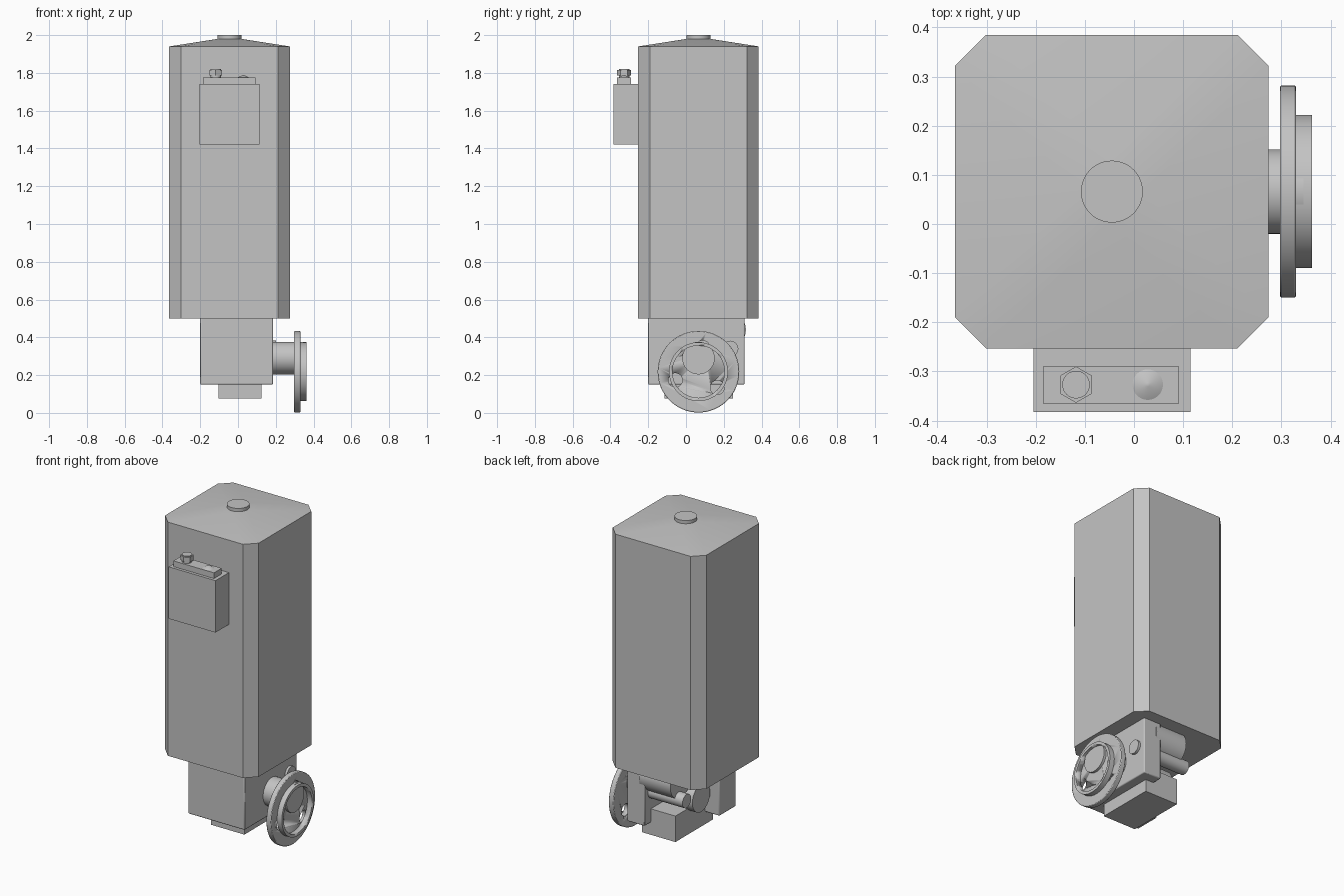
import bpy, bmesh, math
from mathutils import Matrix, Vector

cube = bpy.data.objects.get("Cube")
if cube:
    bpy.data.objects.remove(cube, do_unlink=True)

grey = bpy.data.materials.new("plain_grey")
grey.use_nodes = True
tone = (0.55, 0.55, 0.55, 1)
grey.diffuse_color = tone
grey.node_tree.nodes["Principled BSDF"].inputs["Base Color"].default_value = tone

AXIS_ROT = {"z": Matrix.Identity(4), "x": Matrix.Rotation(math.pi / 2, 4, "Y")}


def finish(name, bm, bevel=0):
    """Turn a bmesh into a shaded object with the shared material."""
    bmesh.ops.recalc_face_normals(bm, faces=bm.faces)
    mesh = bpy.data.meshes.new(name)
    bm.to_mesh(mesh)
    bm.free()
    mesh.materials.append(grey)
    obj = bpy.data.objects.new(name, mesh)
    bpy.context.collection.objects.link(obj)
    bpy.ops.object.select_all(action="DESELECT")
    obj.select_set(True)
    bpy.context.view_layer.objects.active = obj
    bpy.ops.object.shade_smooth_by_angle(angle=math.radians(30))
    if bevel:
        mod = obj.modifiers.new("edge_bevel", "BEVEL")
        mod.width = bevel
        mod.segments = 2
    return obj


def box(name, x, y, z, bevel=0):
    bm = bmesh.new()
    bmesh.ops.create_cube(bm, size=1)
    for v in bm.verts:
        v.co = [lo + (c + 0.5) * (hi - lo) for c, (lo, hi) in zip(v.co, (x, y, z))]
    return finish(name, bm, bevel)


def cylinder(name, radius, start, end, centre, axis="z", sides=48, top=None, bevel=0):
    """Cylinder from start to end along axis; centre gives the other two coordinates."""
    bm = bmesh.new()
    bmesh.ops.create_cone(bm, cap_ends=True, segments=sides, radius1=radius,
                          radius2=radius if top is None else top, depth=end - start)
    mid = (start + end) / 2
    place = (mid, *centre) if axis == "x" else (*centre, mid)
    bmesh.ops.transform(bm, matrix=Matrix.Translation(place) @ AXIS_ROT[axis], verts=bm.verts)
    return finish(name, bm, bevel)


def cut(target, cutter):
    cutter.hide_render = True
    cutter.hide_set(True)
    mod = target.modifiers.new("cut", "BOOLEAN")
    mod.object = cutter
    mod.solver = "EXACT"


# Tall cabinet with chamfered corners and a shallow roof
CX, CY, HALF, CHAMFER, KNOB_R = -0.045, 0.066, 0.319, 0.063, 0.063
inner = HALF - CHAMFER
outline = [(sx * a, sy * b) for sx in (-1, 1) for sy in (-1, 1)
           for a, b in ((HALF, inner), (inner, HALF))]
bm = bmesh.new()
for px, py in outline:
    for z in (0.5, 1.94):
        bm.verts.new((CX + px, CY + py, z))
for i in range(48):
    a = math.tau * i / 48
    bm.verts.new((CX + KNOB_R * math.cos(a), CY + KNOB_R * math.sin(a), 1.98))
bmesh.ops.convex_hull(bm, input=bm.verts)
bmesh.ops.dissolve_limit(bm, angle_limit=0.002, verts=bm.verts, edges=bm.edges)
finish("cabinet", bm)
cylinder("roof_cap", KNOB_R, 1.97, 2.0, (CX, CY))

# Control box on the front with bolt and lamp
box("control_box", (-0.205, 0.115), (-0.383, -0.25), (1.42, 1.74))
box("control_box_lid", (-0.185, 0.092), (-0.365, -0.29), (1.74, 1.775))
cylinder("gland_stem", 0.028, 1.77, 1.82, (-0.118, -0.327))
cylinder("gland_nut", 0.037, 1.785, 1.815, (-0.118, -0.327), sides=6)
cylinder("lamp_dome", 0.031, 1.775, 1.788, (0.028, -0.327), top=0.004)

# Housing plates below the cabinet, open towards the back
box("housing_front_plate", (-0.2, 0.185), (-0.2, -0.04), (0.15, 0.505), 0.006)
box("housing_side_plate", (0.065, 0.185), (-0.195, 0.31), (0.15, 0.505), 0.006)
box("base_block", (-0.103, 0.124), (-0.115, 0.25), (0.075, 0.235))

# Internal drum and rod
cylinder("drum", 0.102, -0.115, 0.1, (0.215, 0.44), "x")
cylinder("cross_rod", 0.042, -0.17, 0.2, (0.235, 0.34), "x", 32)

# Drive shaft and flange
FLANGE = (0.066, 0.218)
cylinder("shaft", 0.086, -0.15, 0.345, (0.066, 0.29), "x")
flange = cylinder("flange_disc", 0.216, 0.297, 0.33, FLANGE, "x", 64, bevel=0.004)
ring = cylinder("flange_ring", 0.156, 0.329, 0.362, FLANGE, "x", 64)
cut(ring, cylinder("ring_bore_cutter", 0.138, 0.3, 0.4, FLANGE, "x", 64))
for i in range(3):
    a = math.radians(80 + 120 * i)
    spot = (FLANGE[0] + 0.13 * math.cos(a), FLANGE[1] + 0.13 * math.sin(a))
    cut(flange, cylinder(f"bolt_hole_cutter_{i + 1}", 0.037, 0.25, 0.4, spot, "x", 32))
